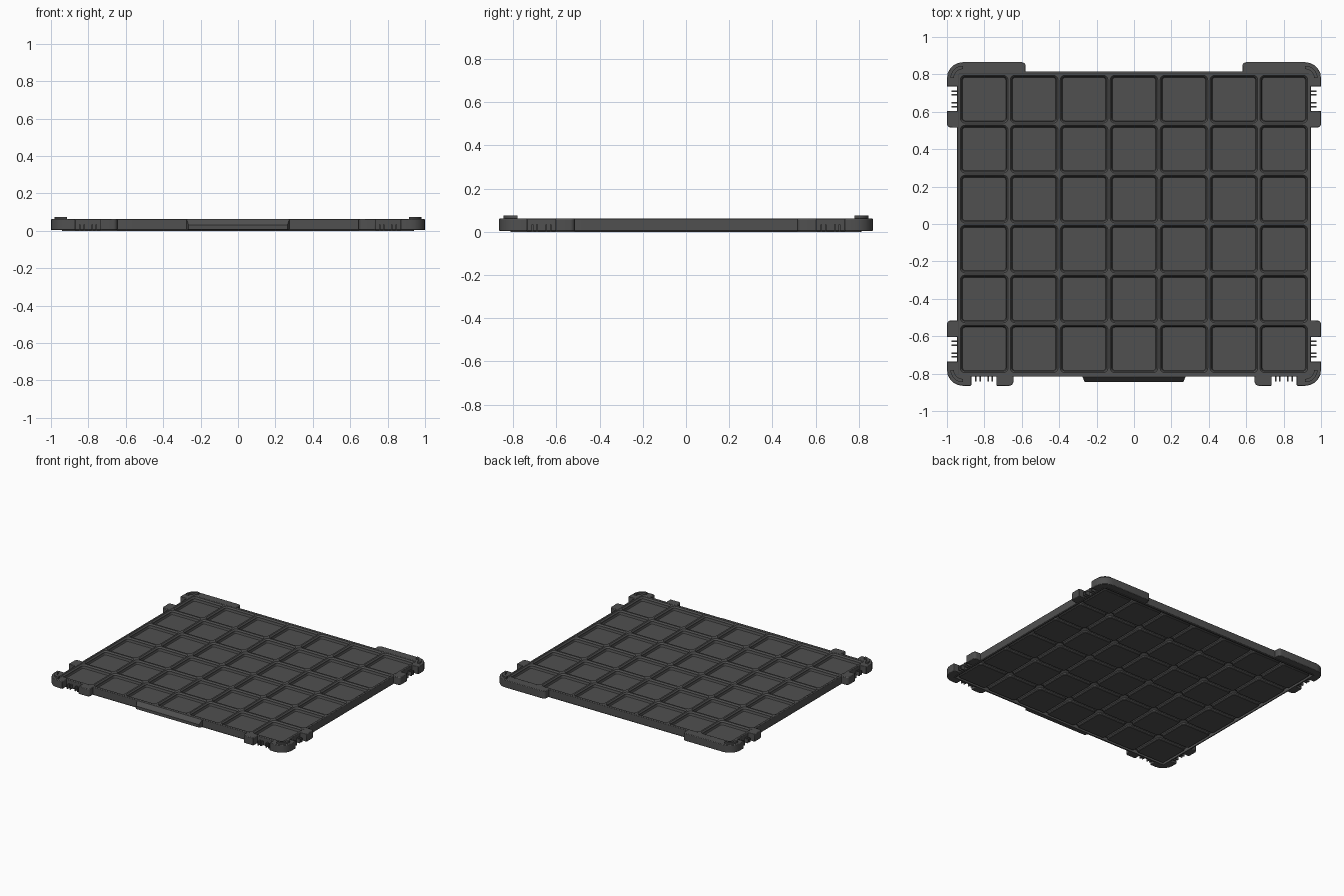
import bpy, bmesh, math
from mathutils import Vector

if "Cube" in bpy.data.objects:
    bpy.data.objects.remove(bpy.data.objects["Cube"])

# One dark plastic for everything
plastic = bpy.data.materials.new("dark_grey_plastic")
plastic.use_nodes = True
GREY = (0.08, 0.08, 0.08, 1)
plastic.diffuse_color = GREY
bsdf = plastic.node_tree.nodes["Principled BSDF"]
bsdf.inputs["Base Color"].default_value = GREY
bsdf.inputs["Roughness"].default_value = 0.6

PITCH = 0.267
COLS, ROWS = 7, 6
GX, GY = COLS * PITCH / 2, ROWS * PITCH / 2
TOP, LOW = 0.062, 0.004
EDGE_X, EDGE_Y = 0.946, 0.816


def finish(bm, name, bevel=0):
    bmesh.ops.recalc_face_normals(bm, faces=bm.faces)
    mesh = bpy.data.meshes.new(name)
    bm.to_mesh(mesh)
    bm.free()
    mesh.materials.append(plastic)
    obj = bpy.data.objects.new(name, mesh)
    bpy.context.collection.objects.link(obj)
    if bevel:
        mod = obj.modifiers.new("soft_edges", "BEVEL")
        mod.width, mod.segments, mod.limit_method = bevel, 2, "ANGLE"
        mod.angle_limit = math.radians(50)
    bpy.ops.object.select_all(action="DESELECT")
    obj.select_set(True)
    bpy.context.view_layer.objects.active = obj
    bpy.ops.object.shade_smooth_by_angle(angle=math.radians(35))
    return obj


def rounded(points, steps=5):
    """Round each (x, y, radius) corner of a plan outline."""
    out = []
    for i, (x, y, r) in enumerate(points):
        p = Vector((x, y))
        if not r:
            out.append(p)
            continue
        a = (Vector(points[i - 1][:2]) - p).normalized() * r
        b = (Vector(points[(i + 1) % len(points)][:2]) - p).normalized() * r
        for k in range(steps + 1):
            t = k / steps * math.pi / 2
            out.append(p + a * (1 - math.sin(t)) + b * (1 - math.cos(t)))
    return out


def rect(hx, hy, r):
    return rounded([(hx, hy, r), (-hx, hy, r), (-hx, -hy, r), (hx, -hy, r)])


def loft(bm, rings, cap_start=False, cap_end=False, closed=False):
    loops = [[bm.verts.new(co) for co in ring] for ring in rings]
    n = len(loops[0])
    pairs = list(zip(loops, loops[1:])) + ([(loops[-1], loops[0])] if closed else [])
    for a, b in pairs:
        for i in range(n):
            j = (i + 1) % n
            bm.faces.new((a[i], a[j], b[j], b[i]))
    if cap_start:
        bm.faces.new(loops[0])
    if cap_end:
        bm.faces.new(loops[-1])


def prism(bm, outline, z0, z1):
    loft(bm, [[(p[0], p[1], z) for p in outline] for z in (z0, z1)], True, True)


def box(bm, x0, x1, y0, y1, z0, z1):
    prism(bm, [(x0, y0), (x1, y0), (x1, y1), (x0, y1)], z0, z1)


def flip(points, sx, sy):
    return [(p[0] * sx, p[1] * sy) for p in points]


# Grid: stepped pockets on top, stepped feet underneath
HALF = PITCH / 2
POCKET = [(HALF, 0.0001, 0.060), (0.1275, 0.025, 0.060), (0.119, 0.018, 0.050),
          (0.119, 0.018, 0.037), (0.1155, 0.014, 0.032)]
FOOT = [(HALF, 0.0001, 0.027), (0.131, 0.025, 0.026), (0.120, 0.018, 0.016),
        (0.120, 0.018, 0.006), (0.116, 0.014, 0.001)]
bm = bmesh.new()
for col in range(COLS):
    for row in range(ROWS):
        cx = (col + 0.5) * PITCH - GX
        cy = (row + 0.5) * PITCH - GY
        for profile in (POCKET, FOOT):
            loft(bm, [[(cx + p.x, cy + p.y, z) for p in rect(h, h, r)]
                      for h, r, z in profile], cap_end=True)
bmesh.ops.remove_doubles(bm, verts=bm.verts, dist=0.0002)
finish(bm, "grid_tray")

# Outer rim around the grid
bm = bmesh.new()
inner, outer = rect(GX, GY, 0.0001), rect(EDGE_X, EDGE_Y, 0.02)
loft(bm, [[(p.x, p.y, z) for p in ring] for ring, z in
          ((inner, LOW), (outer, LOW), (outer, TOP), (inner, TOP))], closed=True)
finish(bm, "outer_rim", 0.003)

# Corner brackets; the rear pair runs on along the back edge
IN_X, IN_Y = 0.935, 0.805
for sy, end, side in ((-1, "front", 0.87), (1, "back", 0.58)):
    for sx, hand in ((-1, "right"), (1, "left")):
        bm = bmesh.new()
        r = 0.02 if sy > 0 else 0
        corner = rounded([(IN_X, IN_Y, 0), (IN_X, 0.735, 0), (1, 0.735, 0),
                          (1, 0.865, 0.085), (side, 0.865, r), (side, IN_Y, 0)])
        prism(bm, flip(corner, sx, sy), LOW, TOP)
        finish(bm, f"{end}_{hand}_corner", 0.004)

        # Raised locating arc on the corner
        bm = bmesh.new()
        turn = [k / 8 * math.pi / 2 for k in range(9)]
        arc = [(0.915 + 0.066 * math.cos(t), 0.78 + 0.066 * math.sin(t)) for t in turn]
        arc += [(0.915 + 0.048 * math.cos(t), 0.78 + 0.048 * math.sin(t)) for t in turn[::-1]]
        prism(bm, flip(arc, sx, sy), TOP - 0.005, 0.075)
        finish(bm, f"{end}_{hand}_locating_ridge")

        # Block beyond the side latch gap
        bm = bmesh.new()
        block = rounded([(IN_X, 0.605, 0), (1, 0.605, 0), (1, 0.515, 0.022), (IN_X, 0.515, 0)])
        prism(bm, flip(block, sx, sy), LOW, TOP)
        finish(bm, f"{end}_{hand}_side_block", 0.004)

        # Small latch fins in the side gap
        bm = bmesh.new()
        for y in (0.711, 0.690, 0.647, 0.626):
            box(bm, sx * IN_X, sx * 0.976, sy * y - 0.004, sy * y + 0.004, LOW, 0.035)
        finish(bm, f"{end}_{hand}_side_fins")

# Front latch gaps: outer blocks and fins
for sx, hand in ((-1, "right"), (1, "left")):
    bm = bmesh.new()
    block = rounded([(0.735, IN_Y, 0), (0.735, 0.865, 0), (0.645, 0.865, 0.022), (0.645, IN_Y, 0)])
    prism(bm, flip(block, sx, -1), LOW, TOP)
    finish(bm, f"front_{hand}_block", 0.004)
    bm = bmesh.new()
    for x in (0.845, 0.823, 0.780, 0.759):
        box(bm, sx * x - 0.004, sx * x + 0.004, -0.842, -IN_Y, LOW, 0.035)
    finish(bm, f"front_{hand}_fins")

# Sloped finger lip in the middle of the front
bm = bmesh.new()
loft(bm, [[(-w, y, lo), (w, y, lo), (w, y, hi), (-w, y, hi)] for w, y, lo, hi in
          ((0.275, -IN_Y, LOW, TOP), (0.274, -EDGE_Y - 0.004, LOW, TOP - 0.002),
           (0.264, -0.845, 0.008, 0.030))], True, True)
finish(bm, "front_finger_lip")

# Thin foot strip under the rim so the tray rests at ground level
bm = bmesh.new()
inner, outer = rect(GX, GY, 0.0001), rect(EDGE_X - 0.004, EDGE_Y - 0.004, 0.016)
loft(bm, [[(p.x, p.y, z) for p in ring] for ring, z in
          ((inner, 0), (outer, 0), (outer, LOW + 0.002), (inner, LOW + 0.002))], closed=True)
finish(bm, "base_strip")
